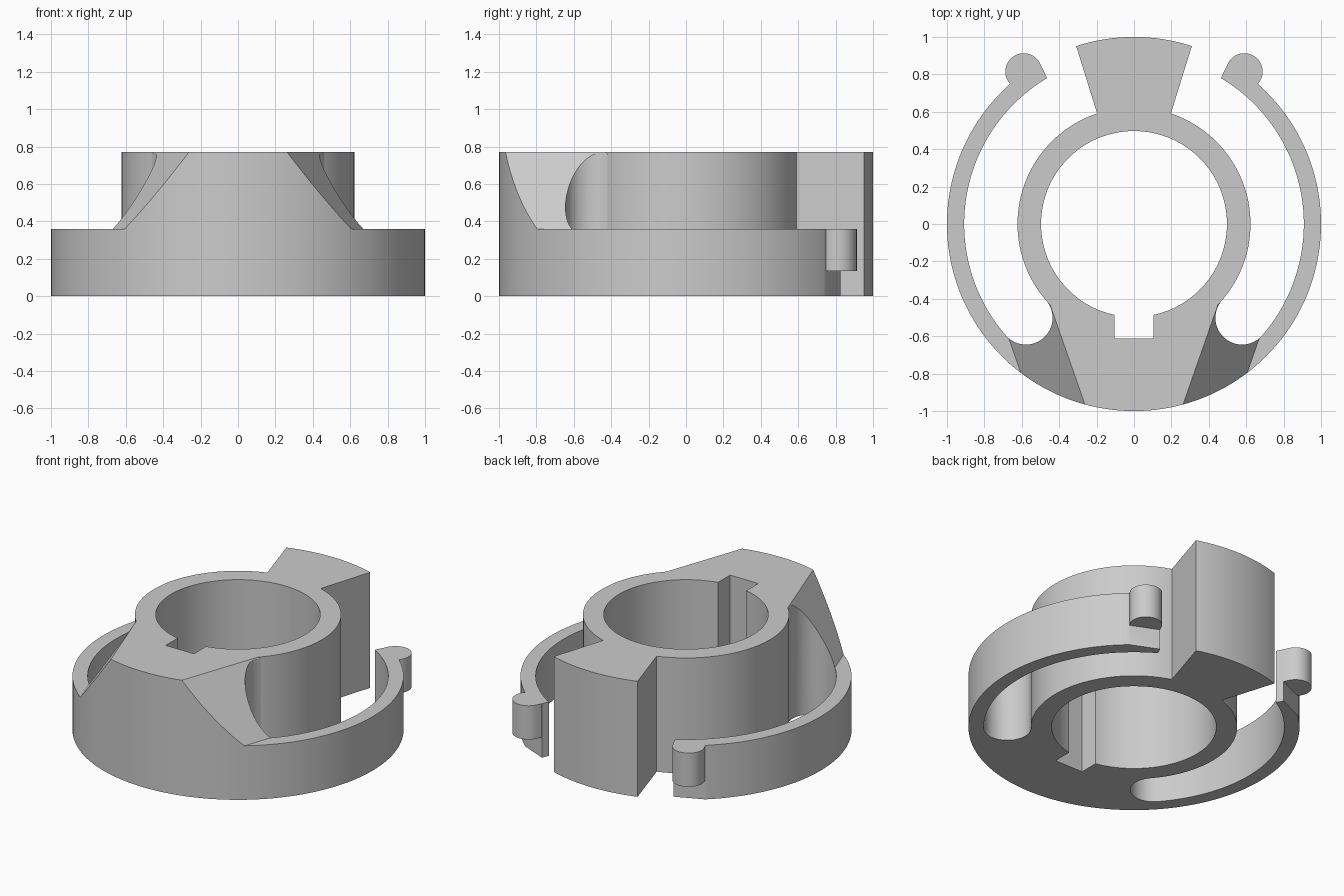
import bpy, bmesh
from math import sin, cos, radians
from mathutils import Matrix, Vector

cube = bpy.data.objects.get("Cube")
if cube:
    bpy.data.objects.remove(cube)

TOP, LOW = 0.77, 0.36
SLOT_IN, SLOT_OUT, SLOT_END = 0.623, 0.908, -41

grey = bpy.data.materials.new("light grey")
grey.use_nodes = True
colour = (0.6, 0.6, 0.6, 1)
grey.diffuse_color = colour
grey.node_tree.nodes["Principled BSDF"].inputs["Base Color"].default_value = colour


def arc(r, a0, a1, n, cx=0, cy=0):
    angles = [radians(a0 + (a1 - a0) * i / n) for i in range(n + 1)]
    return [(cx + r * cos(a), cy + r * sin(a)) for a in angles]


def circle(r, n):
    return arc(r, 0, 360, n)[:-1]


def mirrored(points):
    return points + [(-x, y) for x, y in reversed(points)]


def store(bm, mesh):
    """Write a closed solid to a mesh with its faces pointing outward."""
    if bm.calc_volume(signed=True) < 0:
        bmesh.ops.reverse_faces(bm, faces=bm.faces)
    bm.to_mesh(mesh)
    bm.free()


def prism(name, points, z0, z1, matrix=Matrix()):
    """Extrude a flat outline between two heights."""
    bm = bmesh.new()
    face = bm.faces.new([bm.verts.new((x, y, z0)) for x, y in points])
    out = bmesh.ops.extrude_face_region(bm, geom=[face])
    verts = [v for v in out["geom"] if isinstance(v, bmesh.types.BMVert)]
    bmesh.ops.translate(bm, verts=verts, vec=(0, 0, z1 - z0))
    bm.transform(matrix)
    bmesh.ops.recalc_face_normals(bm, faces=bm.faces)
    mesh = bpy.data.meshes.new(name)
    store(bm, mesh)
    mesh.materials.append(grey)
    obj = bpy.data.objects.new(name, mesh)
    bpy.context.collection.objects.link(obj)
    return obj


def combine(body, tool, operation):
    mod = body.modifiers.new(operation, "BOOLEAN")
    mod.operation, mod.solver, mod.object = operation, "EXACT", tool
    bpy.context.view_layer.objects.active = body
    bpy.ops.object.modifier_apply(modifier=mod.name)
    bpy.data.objects.remove(tool)


def swap_sides(body):
    """Mirror the solid across x so the other side can be worked."""
    bm = bmesh.new()
    bm.from_mesh(body.data)
    bm.transform(Matrix.Diagonal((-1, 1, 1, 1)))
    store(bm, body.data)


# Full disc, lowered at the rear
body = prism("clip_collar", circle(1, 160), 0, TOP)
combine(body, prism("rear_cut", [(-2, -0.3), (2, -0.3), (2, 2), (-2, 2)], LOW, 1), "DIFFERENCE")

# Sloping shoulder outline, swept along the edge of the front block
n, u = Vector((0.944, -0.33, 0)), Vector((0.33, 0.944, 0))
slope_frame = Matrix((n, (0, 0, 1), u)).transposed().to_4x4()
slope = [(0.834, LOW), (2, LOW), (2, 0.9), (0.481, 0.9)]

# Curved slot with a round end, opening at the arm tip
mid, half = (SLOT_IN + SLOT_OUT) / 2, (SLOT_OUT - SLOT_IN) / 2
end = radians(SLOT_END)
slot = arc(SLOT_OUT, SLOT_END, 59.2, 56)
slot += [(0.486, 0.825), (0.67, 0.745), (0.9, 0.645), (0.9, 1.2), (0.06, 1.2)]
slot += arc(SLOT_IN - 0.004, 84, SLOT_END, 60)
slot += arc(half, SLOT_END - 180, SLOT_END, 24, mid * cos(end), mid * sin(end))[1:-1]

# Arm peg with a straight inner flank
peg = [(0.466, 0.781)] + arc(0.098, -90, 155, 30, 0.59, 0.815)

for side in ("left", "right"):
    combine(body, prism("slope_cut", slope, -2, 2, slope_frame), "DIFFERENCE")
    combine(body, prism("slot_cut", slot, -0.5, 1.5), "DIFFERENCE")
    combine(body, prism("arm_peg", peg, 0.135, LOW), "UNION")
    swap_sides(body)

# Hub and rear lug
combine(body, prism("hub", circle(SLOT_IN, 128), 0, TOP), "UNION")
lug = mirrored([(0.138, 0.4)] + arc(1, 72.0, 90, 12)[:-1] + [(0.0001, 1)])
combine(body, prism("rear_lug", lug, 0, TOP), "UNION")

# Bore and keyway
combine(body, prism("bore_cut", circle(0.497, 128), -0.5, 1.5), "DIFFERENCE")
keyway = mirrored([(0.104, -0.613), (0.104, -0.3)])
combine(body, prism("keyway_cut", keyway, -0.5, 1.5), "DIFFERENCE")

bpy.ops.object.select_all(action="DESELECT")
body.select_set(True)
bpy.context.view_layer.objects.active = body
bpy.ops.object.shade_smooth_by_angle(angle=radians(25))
